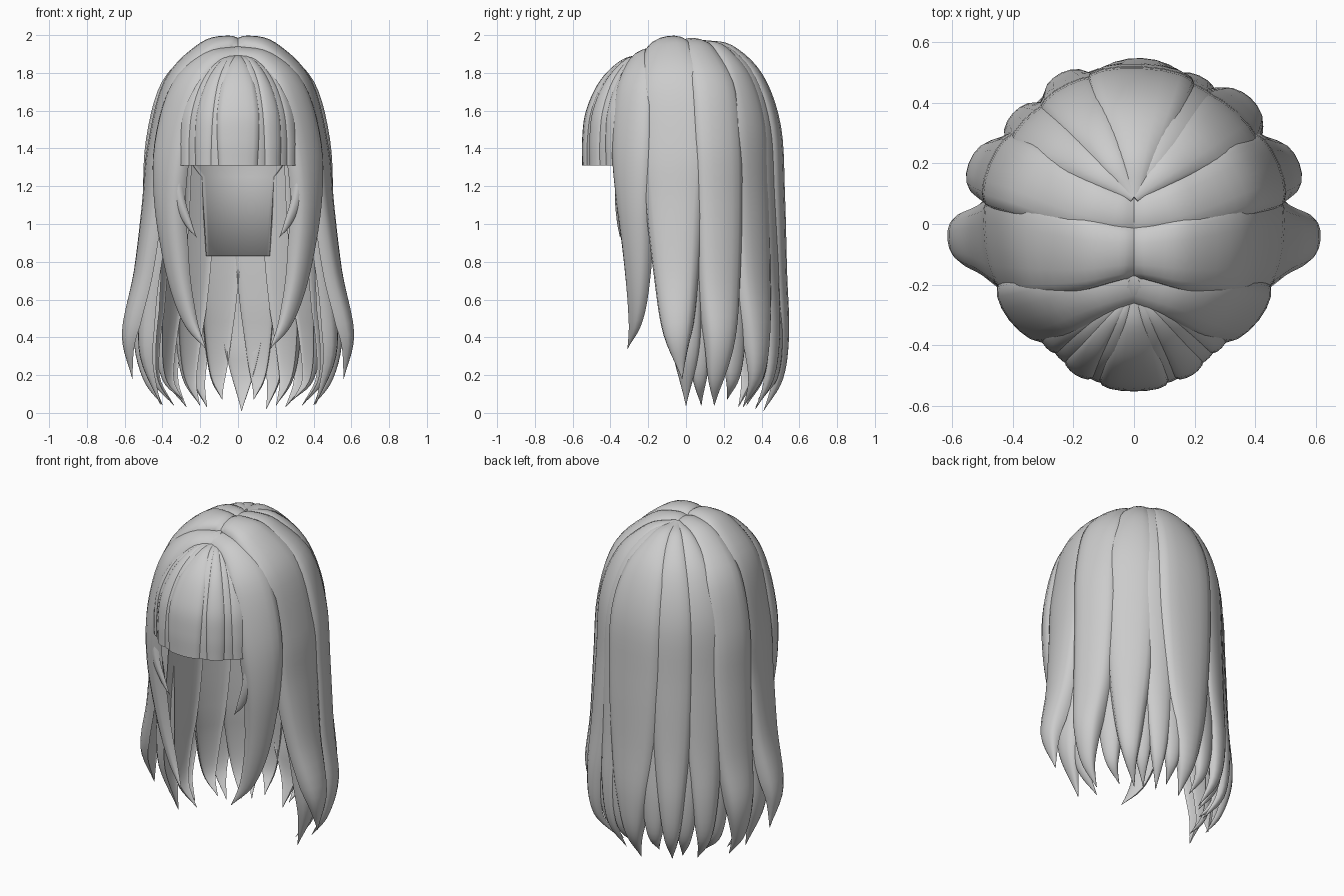
import bpy, bmesh, math
from mathutils import Vector

cube = bpy.data.objects.get("Cube")
if cube:
    bpy.data.objects.remove(cube)

hair = bpy.data.materials.new("hair grey")
hair.use_nodes = True
COLOR = (0.6, 0.6, 0.6, 1)
hair.diffuse_color = COLOR
hair.node_tree.nodes["Principled BSDF"].inputs["Base Color"].default_value = COLOR


def finish(name, bm, angle=50):
    bmesh.ops.recalc_face_normals(bm, faces=bm.faces)
    mesh = bpy.data.meshes.new(name)
    bm.to_mesh(mesh)
    bm.free()
    mesh.materials.append(hair)
    ob = bpy.data.objects.new(name, mesh)
    bpy.context.collection.objects.link(ob)
    bpy.ops.object.select_all(action='DESELECT')
    ob.select_set(True)
    bpy.context.view_layer.objects.active = ob
    bpy.ops.object.shade_smooth_by_angle(angle=math.radians(angle))
    return ob


def smooth_path(points, steps=5):
    """Catmull-Rom through (x, y, z, width) points."""
    pts = [Vector(p) for p in points]
    pts = [2 * pts[0] - pts[1]] + pts + [2 * pts[-1] - pts[-2]]
    out = []
    for a, b, c, d in zip(pts, pts[1:], pts[2:], pts[3:]):
        for i in range(steps):
            t = i / steps
            out.append(0.5 * (2 * b + (c - a) * t + (2 * a - 5 * b + 4 * c - d) * t * t
                              + (3 * b - a - 3 * c + d) * t ** 3))
    return out + [pts[-2]]


def lock(name, points, side=1, depth=0.07, centre_y=0.0):
    """Sweep an arched section along the crest line of a strand."""
    path = smooth_path(points)
    bm = bmesh.new()
    rings = []
    n = 8
    for i, p in enumerate(path):
        pos = p.to_3d()
        tan = (path[min(i + 1, len(path) - 1)] - path[max(i - 1, 0)]).to_3d().normalized()
        out = pos - Vector((0, centre_y, min(pos.z, 1.35)))
        out = (out - tan * out.dot(tan)).normalized()
        across = tan.cross(out)
        w = max(p[3], 0.003)
        t = min(depth, 0.4 * w)
        arcs = [(math.cos(math.pi * k / n), math.sin(math.pi * k / n)) for k in range(n + 1)]
        section = [(c, max(s, 0) ** 0.7 - 1) for c, s in arcs]
        section += [(c, 0.25 * s - 1.25) for c, s in reversed(arcs)]
        ring = []
        for u, v in section:
            q = pos + across * u * w / 2 + out * v * t
            ring.append(bm.verts.new((q.x * side, q.y, q.z)))
        rings.append(ring)
    for r, s in zip(rings, rings[1:]):
        for k in range(len(r)):
            j = (k + 1) % len(r)
            bm.faces.new((r[k], r[j], s[j], s[k]))
    bm.faces.new(rings[0])
    bm.faces.new(rings[-1])
    return finish(name, bm)


def pair(name, points, **kw):
    for side, label in ((1, "left"), (-1, "right")):
        lock(f"{label}_{name}", points, side, **kw)


# Long locks framing the face, with a short wisp inside each
pair("face_lock", [(-.02, -.2, 1.935, .16), (.16, -.25, 1.9, .19), (.31, -.3, 1.735, .25),
                   (.395, -.32, 1.42, .26), (.41, -.31, 1.1, .21), (.36, -.29, .75, .15),
                   (.28, -.29, .5, .09), (.17, -.31, .34, 0)])
pair("face_wisp", [(.35, -.32, 1.55, .06), (.355, -.355, 1.3, .08), (.33, -.365, 1.13, .07),
                   (.27, -.36, 1.0, .04), (.22, -.35, .93, 0)], depth=.03)

# Broad side locks meeting at a shallow notch on the parting
pair("side_lock", [(-.03, -.1, 1.965, .19), (.05, -.1, 1.995, .2), (.2, -.1, 1.955, .27),
                   (.385, -.08, 1.76, .35), (.475, -.07, 1.4, .36), (.505, -.07, 1.1, .31),
                   (.55, -.06, .75, .24), (.615, -.05, .42, .15), (.56, -.02, .18, 0)])
pair("under_side_lock", [(.3, -.02, 1.7, .2), (.43, -.03, 1.4, .27), (.47, -.03, 1.0, .26),
                         (.52, -.01, .6, .2), (.52, 0, .3, .14), (.41, 0, .04, 0)])

# Locks behind the ears, flaring out low down
pair("rear_side_lock", [(-.03, .03, 1.965, .16), (.06, .04, 1.985, .17), (.2, .08, 1.945, .21),
                        (.38, .16, 1.76, .26), (.465, .19, 1.45, .27), (.485, .2, 1.1, .26),
                        (.51, .2, .7, .23), (.545, .2, .4, .17), (.5, .17, .18, .09),
                        (.4, .15, .04, 0)])


def back_points(angle, width, scale=1.0, tip=.03, flare=1.04, root=True):
    """Crest line that falls from the crown down the back at an angle."""
    a = math.radians(angle)
    rows = [(0, 1.975, .15), (.36, 1.945, .45), (.73, 1.79, .8), (.95, 1.52, 1), (1, 1.15, 1),
            ((1 + flare) / 2, .75, .85), (flare, .42, .6), (flare * .93, .18, .32), (.74, tip, 0)]
    pts = []
    for r, z, w in rows if root else rows[2:]:
        k = r * scale
        pts.append((k * .49 * math.cos(a), .09 * (1 - r) + k * .525 * math.sin(a),
                    z - (1 - scale) * .4 * (z > 1), width * w))
    return pts


# Upper layer of back locks
for name, angle, width, tip, flare in (("centre_back_lock", 87, .36, .01, 1.05),
                                       ("left_back_lock", 46, .29, .03, 1.13),
                                       ("right_inner_back_lock", 117, .25, .03, 1.08),
                                       ("right_outer_back_lock", 139, .25, .03, 1.08)):
    lock(name, back_points(angle, width, 1, tip, flare))
lock("left_inner_back_lock", back_points(65, .24, .98, .02, 1.06))

# Under layer filling the gaps between the tips
for i, angle in enumerate((9, 32, 54, 76)):
    pair(f"under_back_lock_{i + 1}",
         back_points(angle, .25, .95, .04 + .03 * (i % 2), 1.07, False))


# Blunt fringe fanning out from the forehead
def fringe_points(angle, width, scale=1.0):
    a = math.radians(angle)
    rows = [(.04, 1.9, .15), (.38, 1.87, .45), (.72, 1.76, .8), (.94, 1.6, 1),
            (1, 1.45, 1), (1, 1.31, .94)]
    return [(r * scale * .355 * math.sin(a), -.21 - r * scale * .34 * math.cos(a), z, width * w)
            for r, z, w in rows]


lock("centre_fringe", fringe_points(0, .23), depth=.04, centre_y=-.2)
for i, (angle, width, scale) in enumerate(((21, .12, .97), (33, .12, 1), (46, .12, .97),
                                           (58, .12, 1), (71, .12, .97))):
    pair(f"fringe_{i + 1}", fringe_points(angle, width, scale), depth=.04, centre_y=-.2)

# Inner cap: covers the crown and narrows to a panel at the nape
bm = bmesh.new()
rows = [(.02, 1.9, 100), (.4, 1.85, 100), (.68, 1.7, 100), (.82, 1.5, 70),
        (.85, 1.25, 28), (.85, .83, 24)]
grid = []
for r, z, spread in rows:
    angles = [math.radians(90 + spread * (k / 12 - 1)) for k in range(25)]
    grid.append([bm.verts.new((r * .49 * math.cos(a), r * .5 * math.sin(a), z)) for a in angles])
for r, s in zip(grid, grid[1:]):
    for k in range(24):
        bm.faces.new((r[k], r[k + 1], s[k + 1], s[k]))
cap = finish("inner_cap", bm)
shell = cap.modifiers.new("thickness", 'SOLIDIFY')
shell.thickness = .012
